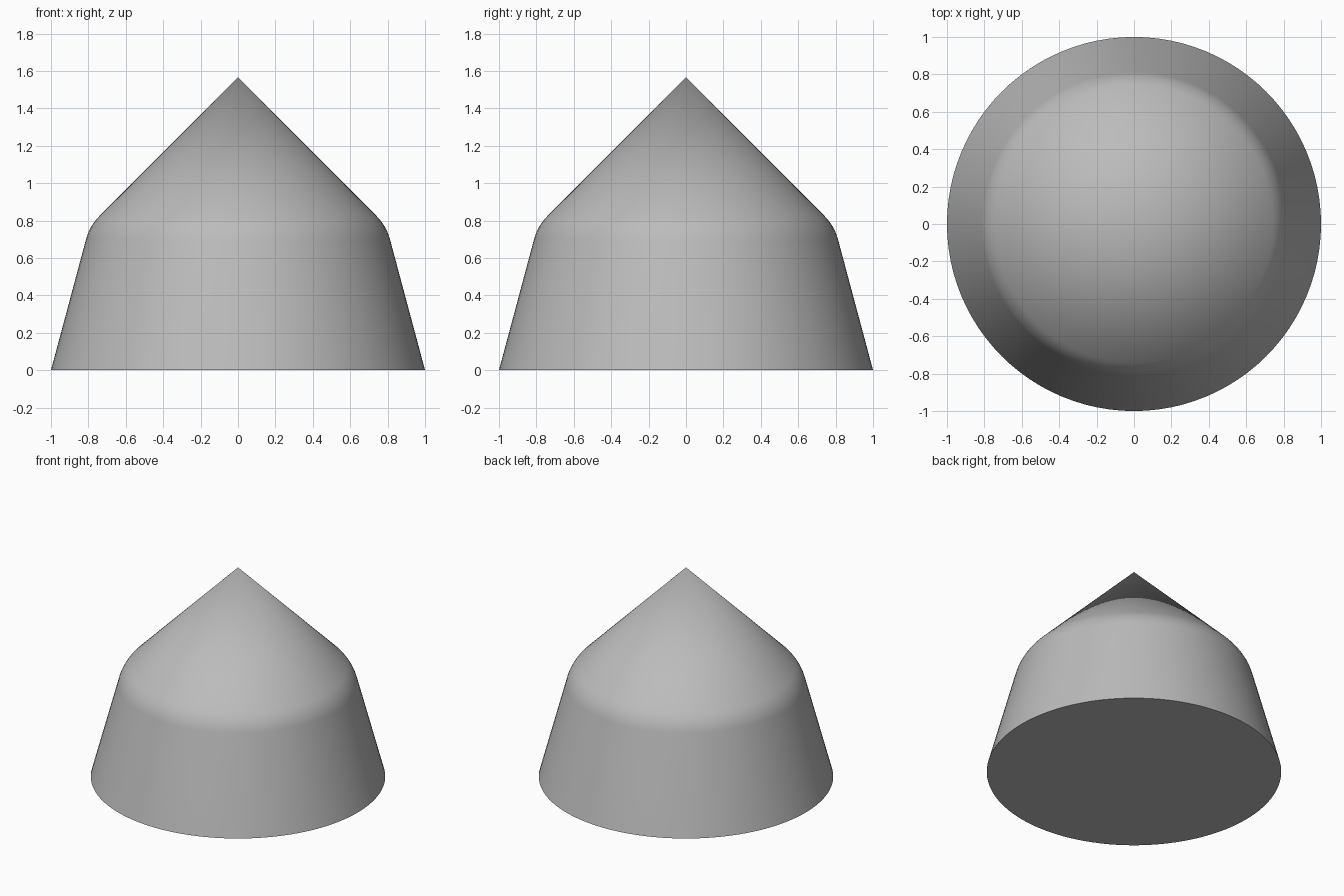
import bpy, bmesh, math

cube = bpy.data.objects.get("Cube")
if cube:
    bpy.data.objects.remove(cube, do_unlink=True)

SEGMENTS = 96
APEX = 1.565
FILLET = 0.28

# Grey material
grey = bpy.data.materials.new("light grey")
grey.use_nodes = True
colour = (0.5, 0.5, 0.5, 1)
grey.diffuse_color = colour
grey.node_tree.nodes["Principled BSDF"].inputs["Base Color"].default_value = colour

# Profile: 15 degree wall, rounded shoulder, 45 degree cone
lean, slope = math.radians(15), math.radians(45)
corner_z = (APEX - 1) / (1 - math.tan(lean))
corner_r = APEX - corner_z
tangent = FILLET * math.tan((slope - lean) / 2)
centre_r = corner_r + tangent * math.sin(lean) - FILLET * math.cos(lean)
centre_z = corner_z - tangent * math.cos(lean) - FILLET * math.sin(lean)
profile = [(1, 0)]
STEPS = 8
for i in range(STEPS + 1):
    a = lean + (slope - lean) * i / STEPS
    profile.append((centre_r + FILLET * math.cos(a), centre_z + FILLET * math.sin(a)))

# Revolve the profile and close it with a flat base and a pointed tip
bm = bmesh.new()
rings = []
for r, z in profile:
    angles = [math.tau * k / SEGMENTS for k in range(SEGMENTS)]
    rings.append([bm.verts.new((r * math.cos(a), r * math.sin(a), z)) for a in angles])
tip = bm.verts.new((0, 0, APEX))
for k in range(SEGMENTS):
    n = (k + 1) % SEGMENTS
    for low, high in zip(rings, rings[1:]):
        bm.faces.new((low[k], low[n], high[n], high[k]))
    bm.faces.new((rings[-1][k], rings[-1][n], tip))
bm.faces.new(rings[0][::-1])
mesh = bpy.data.meshes.new("pointed_cap")
bm.to_mesh(mesh)
bm.free()
mesh.materials.append(grey)
cap = bpy.data.objects.new("pointed_cap", mesh)
bpy.context.collection.objects.link(cap)

# Smooth shading with a sharp base rim
bpy.ops.object.select_all(action='DESELECT')
cap.select_set(True)
bpy.context.view_layer.objects.active = cap
bpy.ops.object.shade_smooth_by_angle(angle=math.radians(30))
